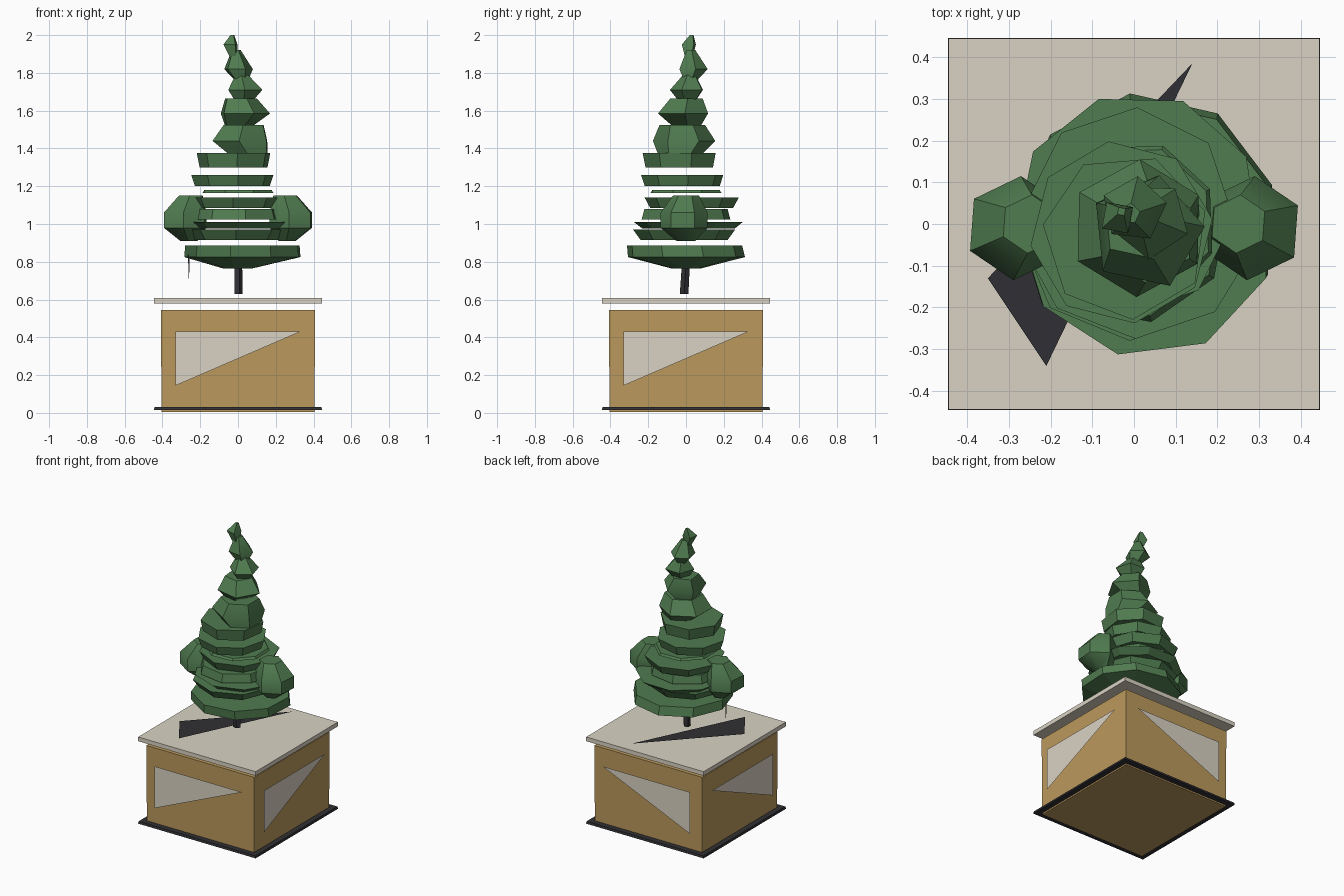
import bpy, bmesh
from math import sin, cos, pi, radians

if "Cube" in bpy.data.objects:
    bpy.data.objects.remove(bpy.data.objects["Cube"])


def mat(name, rgb):
    m = bpy.data.materials.new(name)
    m.diffuse_color = (*rgb, 1)
    m.use_nodes = True
    m.node_tree.nodes["Principled BSDF"].inputs["Base Color"].default_value = m.diffuse_color
    return m


GREEN = mat("foliage_green", (0.08, 0.20, 0.08))
TAN = mat("planter_tan", (0.50, 0.32, 0.11))
CREAM = mat("rim_cream", (0.70, 0.65, 0.55))
DARK = mat("dark", (0.03, 0.03, 0.035))


def mesh(name, verts, faces, m, smooth=False):
    me = bpy.data.meshes.new(name)
    me.from_pydata(verts, [], faces)
    bm = bmesh.new()
    bm.from_mesh(me)
    bmesh.ops.recalc_face_normals(bm, faces=bm.faces)
    bm.to_mesh(me)
    bm.free()
    ob = bpy.data.objects.new(name, me)
    bpy.context.collection.objects.link(ob)
    me.materials.append(m)
    if smooth:
        bpy.ops.object.select_all(action='DESELECT')
        ob.select_set(True)
        bpy.context.view_layer.objects.active = ob
        bpy.ops.object.shade_smooth_by_angle(angle=radians(40))
    return ob


def stack(name, rings, n, m, rot=0.0, smooth=False):
    """Lofts n-sided rings given as (cx, cy, z, radius) and caps both ends."""
    v = [(cx + r * cos(rot + 2 * pi * i / n), cy + r * sin(rot + 2 * pi * i / n), z)
         for cx, cy, z, r in rings for i in range(n)]
    f = [list(range(n)), list(range(len(v) - n, len(v)))]
    for k in range(len(rings) - 1):
        for i in range(n):
            j = (i + 1) % n
            f.append([k * n + i, k * n + j, k * n + n + j, k * n + n + i])
    return mesh(name, v, f, m, smooth)


# Planter: box, foot and rim
R2 = 2 ** 0.5
stack("planter_box", [(0, 0, 0.005, 0.405 * R2), (0, 0, 0.545, 0.408 * R2)], 4, TAN, pi / 4)
stack("planter_foot", [(0, 0, 0.015, 0.445 * R2), (0, 0, 0.03, 0.442 * R2)], 4, DARK, pi / 4)
stack("planter_rim", [(0, 0, 0.578, 0.444 * R2), (0, 0, 0.607, 0.444 * R2)], 4, CREAM, pi / 4)

# Triangular side panels, mirrored front/back and left/right
tri = [(-0.33, 0.43), (0.33, 0.43), (-0.33, 0.145)]
for s, fb, lr in ((-1, "front", "left"), (1, "back", "right")):
    mesh("panel_" + fb, [(a, s * 0.428, z) for a, z in tri], [(0, 1, 2)], CREAM)
    mesh("panel_" + lr, [(s * 0.428, a, z) for a, z in tri], [(0, 1, 2)], CREAM)

# Soil patch and trunk
mesh("soil", [(-0.35, -0.13, 0.62), (-0.21, -0.34, 0.62), (0.14, 0.385, 0.62)], [(0, 1, 2)], DARK)
stack("trunk", [(0, -0.01, 0.63, 0.024), (0, 0, 0.80, 0.022)], 5, DARK)
mesh("hanging_twig", [(-0.265, -0.06, 0.84), (-0.255, -0.06, 0.83), (-0.26, -0.06, 0.69)],
     [(0, 1, 2)], DARK)

# Lower foliage tiers: low dish and banded discs with gaps between
stack("foliage_base", [(0.0, 0, 0.765, 0.08), (0.03, 0, 0.825, 0.315), (0.03, -0.01, 0.885, 0.31)],
      9, GREEN, 0.3)
tiers = [  # cx, cy, z0, r0, z1, r1, sides
    (-0.01, -0.01, 0.915, 0.23, 0.97, 0.27, 8),
    (0.01, 0.02, 0.975, 0.25, 1.01, 0.295, 9),
    (-0.01, 0.00, 1.025, 0.24, 1.08, 0.225, 8),
    (-0.01, 0.03, 1.085, 0.22, 1.14, 0.25, 8),
    (0.0, 0.0, 1.165, 0.20, 1.18, 0.19, 8),
    (-0.03, -0.02, 1.20, 0.20, 1.26, 0.22, 8),
    (-0.02, -0.03, 1.30, 0.185, 1.375, 0.20, 7),
]
for i, (cx, cy, z0, r0, z1, r1, n) in enumerate(tiers):
    stack(f"foliage_tier_{i + 1}", [(cx, cy, z0, r0), (cx, cy, z1, r1)], n, GREEN, 0.5 * i)

# Upper foliage clumps: tilting five-sided nuggets that shrink to the tip
clumps = [
    ([(0.05, -0.03, 1.375, 0.12), (0.01, -0.01, 1.44, 0.165), (0.03, -0.02, 1.525, 0.12)], 6, 0.5),
    ([(0.0, 0.0, 1.52, 0.08), (0.03, -0.02, 1.585, 0.14), (0.01, 0.0, 1.665, 0.09)], 5, 0.1),
    ([(0.03, 0.01, 1.64, 0.04), (0.04, 0.01, 1.71, 0.095), (0.02, 0.02, 1.79, 0.035)], 5, 0.9),
    ([(0.02, 0.02, 1.75, 0.03), (0.0, 0.035, 1.82, 0.08), (-0.01, 0.025, 1.92, 0.025)], 5, 0.2),
    ([(-0.02, 0.015, 1.87, 0.02), (-0.04, 0.015, 1.95, 0.045), (-0.03, 0.03, 2.0, 0.012)], 4, 0.6),
]
for i, (rings, n, rot) in enumerate(clumps):
    stack(f"foliage_clump_{i + 1}", rings, n, GREEN, rot, True)

# Side clumps
for s, name in ((-1, "left"), (1, "right")):
    stack("foliage_side_" + name,
          [(s * 0.26, 0, 0.91, 0.05), (s * 0.28, -0.01, 0.98, 0.125),
           (s * 0.28, -0.01, 1.06, 0.125), (s * 0.25, 0, 1.15, 0.07)], 6, GREEN, 0.45, True)
